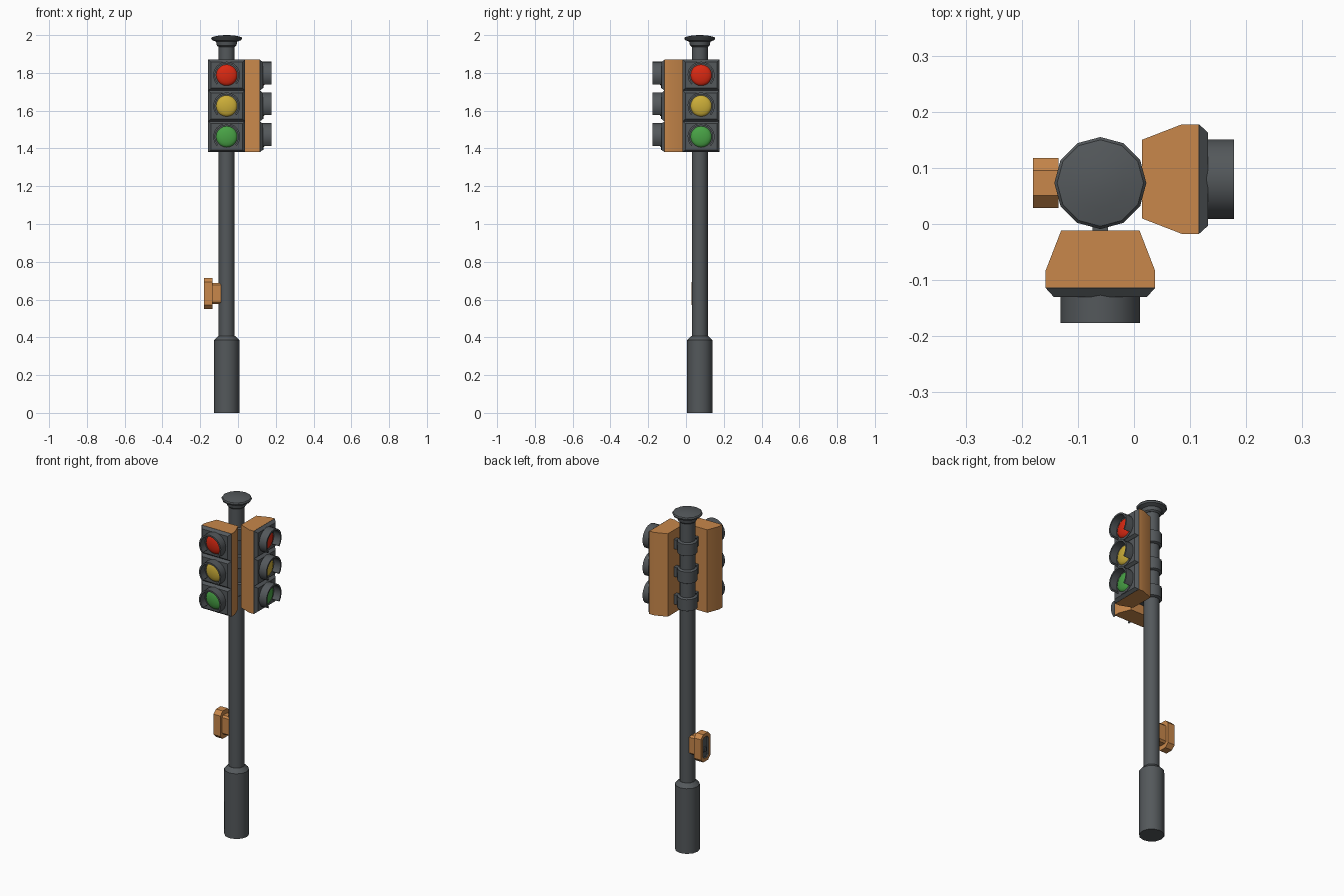
import bpy, bmesh, math
from mathutils import Vector

if "Cube" in bpy.data.objects:
    bpy.data.objects.remove(bpy.data.objects["Cube"])


def material(name, rgb):
    m = bpy.data.materials.new(name)
    m.diffuse_color = (*rgb, 1)
    m.use_nodes = True
    m.node_tree.nodes["Principled BSDF"].inputs["Base Color"].default_value = m.diffuse_color
    return m


GREY = material("dark grey", (0.088, 0.098, 0.105))
ORANGE = material("orange", (0.58, 0.245, 0.07))
RED = material("red", (0.70, 0.022, 0.006))
YELLOW = material("yellow", (0.60, 0.42, 0.04))
GREEN = material("green", (0.065, 0.36, 0.06))

PX, PY = -0.06, 0.073          # pole axis
SECTION = 0.1633               # height of one lamp section
LAMPS = [(1.788, RED, "red"), (1.625, YELLOW, "yellow"), (1.462, GREEN, "green")]


def finish(name, bm, *mats):
    bmesh.ops.recalc_face_normals(bm, faces=bm.faces)
    for f in bm.faces:
        f.smooth = True
    for e in bm.edges:
        e.smooth = e.calc_face_angle(0) < math.radians(35)
    me = bpy.data.meshes.new(name)
    bm.to_mesh(me)
    bm.free()
    for m in mats:
        me.materials.append(m)
    ob = bpy.data.objects.new(name, me)
    bpy.context.collection.objects.link(ob)
    return ob


def loft_bm(rings, closed=False):
    """Skin a list of equal-length point rings; cap the ends unless closed."""
    bm = bmesh.new()
    vs = [[bm.verts.new(p) for p in r] for r in rings]
    n = len(vs[0])
    pairs = list(zip(vs, vs[1:]))
    if closed:
        pairs.append((vs[-1], vs[0]))
    for a, b in pairs:
        for i in range(n):
            j = (i + 1) % n
            bm.faces.new((a[i], a[j], b[j], b[i]))
    if not closed:
        bm.faces.new(vs[0])
        bm.faces.new(vs[-1])
    return bm


def loft(name, rings, mat, closed=False):
    return finish(name, loft_bm(rings, closed), mat)


def lathe(name, profile, mat, sides=12):
    """Turn an (r, z) profile around the pole axis."""
    ang = [2 * math.pi * i / sides for i in range(sides)]
    loft(name, [[(PX + r * math.cos(a), PY + r * math.sin(a), z) for a in ang]
                for r, z in profile], mat)


# pole, foot and cap
lathe("foot", [(0.067, 0), (0.067, 0.385), (0.044, 0.408)], GREY)
lathe("pole", [(0.0425, 0.39), (0.0425, 1.95)], GREY)
lathe("cap", [(0.044, 1.938), (0.052, 1.945), (0.056, 1.965), (0.078, 1.974),
              (0.082, 1.984), (0.077, 1.990), (0.045, 1.997), (0.012, 2.0)], GREY)

# clamp bands around the pole behind each lamp
for z, _, col in LAMPS:
    lathe("clamp_" + col, [(0.043, z - 0.040), (0.055, z - 0.034),
                           (0.055, z + 0.034), (0.043, z + 0.040)], GREY)


def signal_head(label, place):
    """place(u, d, z): u is sideways, d is forward distance."""
    # tapered housing
    half = [(0.070, 0.012), (0.0975, 0.083), (0.0975, 0.113)]
    plan = half + [(-u, d) for u, d in reversed(half)]
    loft(label + "_housing", [[place(u, d, z) for u, d in plan]
                              for z in (1.38, 1.87)], ORANGE)
    for z, mat, col in LAMPS:
        tag = label + "_" + col

        def rect(w, h, d):
            return [place(sx * w, d, z + sz * h)
                    for sx, sz in ((-1, -1), (1, -1), (1, 1), (-1, 1))]

        def circle(r, d, n=20):
            return [place(r * math.cos(2 * math.pi * i / n), d,
                          z + r * math.sin(2 * math.pi * i / n)) for i in range(n)]

        # chamfered front panel
        loft(tag + "_panel", [rect(0.0975, SECTION / 2, 0.112),
                              rect(0.0975, SECTION / 2, 0.114),
                              rect(0.083, 0.069, 0.130)], GREY)
        # lens rim and domed lens
        loft(tag + "_rim", [circle(0.069, 0.124), circle(0.069, 0.133),
                            circle(0.056, 0.133), circle(0.056, 0.124)], GREY, True)
        loft(tag + "_lens", [circle(0.056 * math.cos(t), 0.130 + 0.018 * math.sin(t))
                             for t in (0, 0.35, 0.7, 1.05, 1.4)], mat)
        # hood, open at the bottom
        rings = []
        for i in range(17):
            a = math.radians(-43 + 266 * i / 16)
            rings.append([place(r * math.cos(a), d, z + r * math.sin(a))
                          for r, d in ((0.062, 0.122), (0.0715, 0.122),
                                       (0.0715, 0.1765), (0.062, 0.1765))])
        loft(tag + "_hood", rings, GREY)
        # bracket arm to the pole
        loft(tag + "_arm", [rect(0.014, 0.028, -0.045), rect(0.014, 0.028, 0.014)], GREY)


signal_head("front_signal", lambda u, d, z: (PX + u, -d, z))
signal_head("side_signal", lambda u, d, z: (0.002 + d, 0.08 + u, z))


# push button box on the left of the pole
def octagon(x, w, h, c, zc=0.632):
    q = [(w, h - c), (w - c, h), (c - w, h), (-w, h - c),
         (-w, c - h), (c - w, -h), (w - c, -h), (w, c - h)]
    return [(x, PY + y, zc + z) for y, z in q]


loft("button_mount", [octagon(-0.09, 0.028, 0.056, 0.010),
                      octagon(-0.137, 0.028, 0.056, 0.010)], ORANGE)
bm = loft_bm([octagon(-0.135, 0.0445, 0.082, 0.022), octagon(-0.180, 0.0445, 0.082, 0.022)])
bmesh.ops.recalc_face_normals(bm, faces=bm.faces)
front = min(bm.faces, key=lambda f: f.calc_center_median().x)
bmesh.ops.inset_region(bm, faces=[front], thickness=0.022)
front.material_index = 1
rim = bmesh.ops.inset_region(bm, faces=[front], thickness=0.001, depth=-0.008)
for f in rim["faces"]:
    f.material_index = 1
finish("button_box", bm, ORANGE, GREY)
loft("push_button", [octagon(-0.170, 0.013, 0.016, 0.005, 0.618),
                     octagon(-0.178, 0.011, 0.014, 0.005, 0.618)], GREY)
